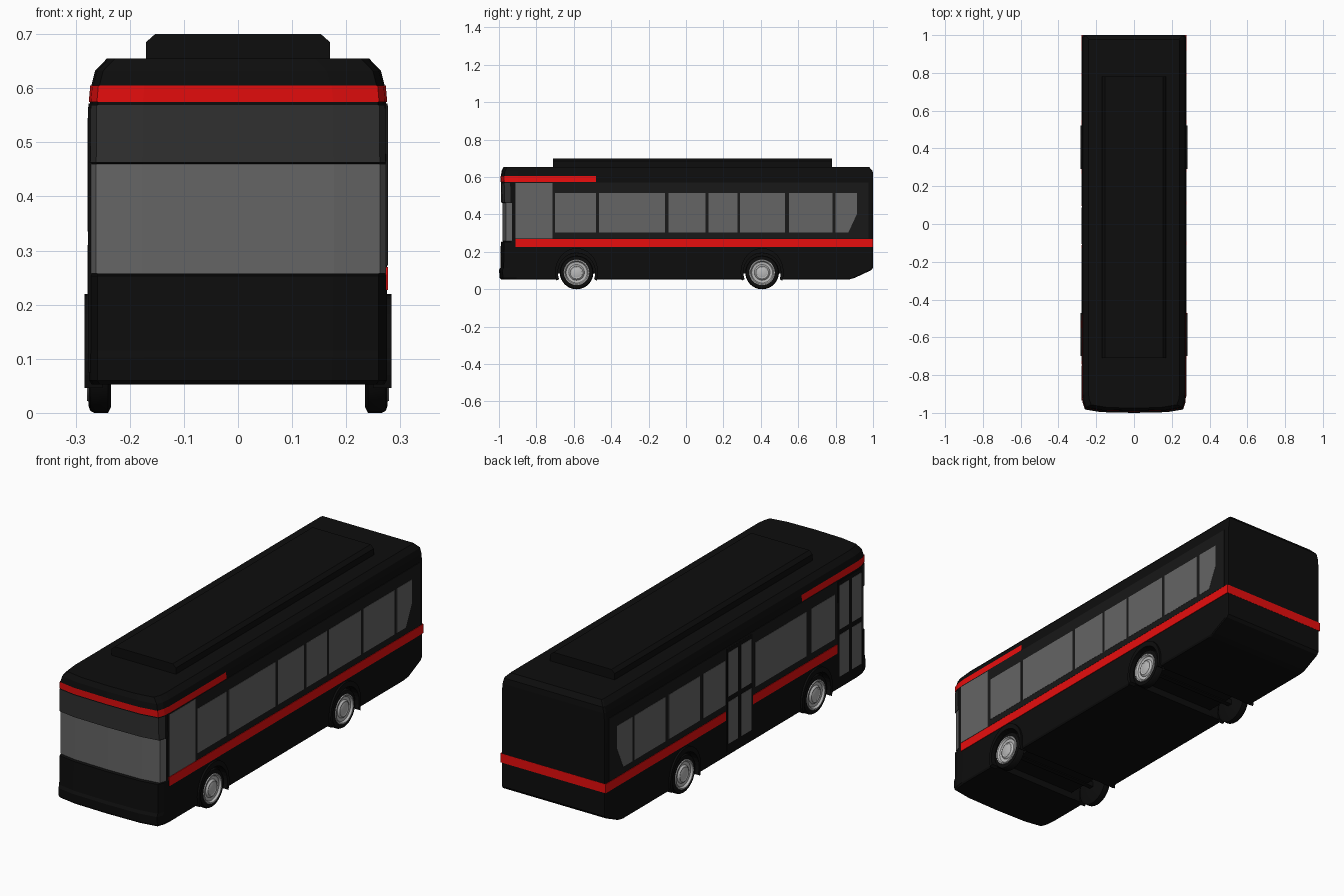
import bpy, bmesh, math
from mathutils import Vector

if "Cube" in bpy.data.objects:
    bpy.data.objects.remove(bpy.data.objects["Cube"])


def material(name, rgb):
    m = bpy.data.materials.new(name)
    m.diffuse_color = (*rgb, 1)
    m.use_nodes = True
    m.node_tree.nodes["Principled BSDF"].inputs["Base Color"].default_value = m.diffuse_color
    return m


BLACK = material("black_paint", (0.004, 0.004, 0.004))
TRIM = material("dark_trim", (0.009, 0.009, 0.009))
SIGN = material("dark_glass", (0.03, 0.03, 0.03))
GLASS = material("window_glass", (0.13, 0.13, 0.13))
RED = material("red_paint", (0.8, 0.004, 0.004))
METAL = material("wheel_metal", (0.5, 0.5, 0.5))


def finish(name, bm, mat, smooth=False):
    bmesh.ops.recalc_face_normals(bm, faces=bm.faces)
    me = bpy.data.meshes.new(name)
    bm.to_mesh(me)
    bm.free()
    ob = bpy.data.objects.new(name, me)
    bpy.context.collection.objects.link(ob)
    if mat:
        me.materials.append(mat)
    if smooth:
        bpy.ops.object.select_all(action='DESELECT')
        ob.select_set(True)
        bpy.context.view_layer.objects.active = ob
        bpy.ops.object.shade_smooth_by_angle(angle=math.radians(35))
    return ob


def loft(name, rings, mat):
    bm = bmesh.new()
    loops = [[bm.verts.new(p) for p in r] for r in rings]
    n = len(loops[0])
    for a, b in zip(loops, loops[1:]):
        for i in range(n):
            j = (i + 1) % n
            bm.faces.new((a[i], a[j], b[j], b[i]))
    bm.faces.new(loops[0])
    bm.faces.new(loops[-1])
    return finish(name, bm, mat)


def prism_x(name, yz, x0, x1, mat):
    return loft(name, [[(x, y, z) for y, z in yz] for x in (x0, x1)], mat)


def rect(y0, y1, z0, z1):
    return [(y0, z0), (y1, z0), (y1, z1), (y0, z1)]


def lathe_x(name, profile, side, y, z, mat):
    # spin (x, radius) points round the axle line
    bm = bmesh.new()
    vs = [bm.verts.new((side * x, y, z + r)) for x, r in profile]
    es = [bm.edges.new(p) for p in zip(vs, vs[1:])]
    bmesh.ops.spin(bm, geom=vs + es, cent=(0, y, z), axis=(1, 0, 0),
                   angle=math.tau, steps=32)
    bmesh.ops.remove_doubles(bm, verts=bm.verts, dist=1e-5)
    return finish(name, bm, mat, True)


# Body: plan outlines stacked in height (z, half width, front y, back y)
LEVELS = [(0.052, 0.270, -0.988, 0.87), (0.06, 0.275, -0.996, 0.90),
          (0.102, 0.275, -1.0, 0.99), (0.115, 0.275, -0.993, 1.0),
          (0.253, 0.275, -0.99, 1.0), (0.257, 0.275, -0.979, 1.0),
          (0.46, 0.275, -0.979, 1.0), (0.464, 0.275, -0.986, 1.0),
          (0.57, 0.274, -0.988, 1.0), (0.605, 0.271, -0.990, 1.0),
          (0.632, 0.264, -0.986, 0.998), (0.655, 0.242, -0.975, 0.978)]


def front_curve(w, yf):
    half = [(w, yf + .09), (w - .004, yf + .05), (w - .015, yf + .018), (w - .1, yf + .004)]
    return half + [(0, yf)] + [(-x, y) for x, y in reversed(half)]


body = loft("body", [[(x, y, z) for x, y in
                      [(w - .004, yb), (w, yb - .01)] + front_curve(w, yf)
                      + [(-w, yb - .01), (-w + .004, yb)]]
                     for z, w, yf, yb in LEVELS], BLACK)

# Wheel wells cut through the skirt, with a shallow axle channel across
AXLES = (-0.585, 0.407)
cutters = []
for y in AXLES:
    arch = [(y + .105 * math.cos(a), .088 + .105 * math.sin(a))
            for a in (math.tau * i / 32 for i in range(32))]
    for s in (-1, 1):
        cutters.append(prism_x("well_cutter", arch, s * .2, s * .32, None))
    cutters.append(prism_x("channel_cutter", rect(y - .1, y + .1, 0, .085), -.21, .21, None))
for c in cutters:
    mod = body.modifiers.new("well", 'BOOLEAN')
    mod.operation, mod.solver, mod.object = 'DIFFERENCE', 'EXACT', c
    bpy.context.view_layer.objects.active = body
    bpy.ops.object.modifier_apply(modifier=mod.name)
    bpy.data.objects.remove(c)

# Roof pod
pod = [(-.17, .64), (.17, .64), (.17, .685), (.153, .7), (-.153, .7), (-.17, .685)]
loft("roof_pod", [[(x, y, z) for x, z in pod] for y in (-.71, .78)], BLACK)


# Panels wrapped round the front
def front_band(name, lo, hi, mat, skip=0, tail=None, out=.002):
    bm = bmesh.new()
    rows = []
    for z, w, yf in (lo, hi):
        c = front_curve(w + out, yf - out)
        c = c[skip:len(c) - skip]
        if tail is not None:
            c = [(w + out, tail)] + c + [(-w - out, tail)]
        rows.append([bm.verts.new((x, y, z)) for x, y in c])
    for i in range(len(rows[0]) - 1):
        bm.faces.new((rows[0][i], rows[0][i + 1], rows[1][i + 1], rows[1][i]))
    return finish(name, bm, mat)


front_band("windscreen", (.258, .275, -.979), (.46, .275, -.979), GLASS, skip=1)
front_band("destination_panel", (.463, .275, -.986), (.569, .274, -.988), SIGN, skip=1)
front_band("front_red_band", (.574, .2738, -.9885), (.605, .271, -.99), RED, tail=-.48)

# Red waist stripe along the sides and round the back
SZ = (.227, .27)
prism_x("right_stripe", rect(-.912, 1, *SZ), .27, .2775, RED)
prism_x("left_stripe_rear", rect(.095, 1, *SZ), -.27, -.2775, RED)
prism_x("left_stripe_front", rect(-.745, -.11, *SZ), -.27, -.2775, RED)
prism_x("rear_stripe", rect(.99, 1.001, *SZ), -.2775, .2775, RED)

# Dark window surround on both sides
prism_x("right_window_trim", rect(-.915, .975, .272, .572), .27, .2762, TRIM)
prism_x("left_window_trim", rect(-.745, .975, .272, .572), -.27, -.2762, TRIM)


# Side windows, the last one cut back at its lower rear corner
def windows(side, label, spans):
    for y0, y1 in spans:
        prism_x(label + "_window", rect(y0, y1, .303, .515), side * .27, side * .2772, GLASS)
    tail = [(.80, .303), (.868, .303), (.915, .405), (.915, .515), (.80, .515)]
    prism_x(label + "_tail_window", tail, side * .27, side * .2772, GLASS)


windows(1, "right", [(-.70, -.482), (-.465, -.112), (-.093, .103),
                     (.12, .275), (.29, .53), (.55, .783)])
windows(-1, "left", [(-.725, -.55), (-.51, -.126), (.10, .265), (.29, .525), (.55, .783)])
prism_x("driver_window", rect(-.912, -.715, .272, .568), .27, .2772, GLASS)

# Two double doors on the left side, each leaf with an upper and lower pane
for label, y0, y1 in (("front", -.935, -.75), ("middle", -.105, .088)):
    prism_x(label + "_door", rect(y0, y1, .075, .565), -.27, -.2768, BLACK)
    mid = (y0 + y1) / 2
    for a, b in ((y0 + .01, mid - .012), (mid + .012, y1 - .01)):
        for z0, z1 in ((.11, .31), (.335, .545)):
            prism_x(label + "_door_pane", rect(a, b, z0, z1), -.27, -.2778, GLASS)

# Wheels, arches and axles
TYRE = [(.235, .0), (.235, .08), (.24, .09), (.266, .09), (.273, .086), (.276, .078), (.274, .066)]
RIM = [(.272, .07), (.279, .068), (.279, .062), (.27, .056), (.268, .042),
       (.273, .039), (.276, .034), (.274, .028), (.277, .018), (.277, 0)]
for y in AXLES:
    for s in (-1, 1):
        lathe_x("tyre", TYRE, s, y, .09, BLACK)
        lathe_x("wheel_rim", RIM, s, y, .09, METAL)
        # arch trim standing proud of the skirt
        angles = [math.radians(-20 + 220 * i / 20) for i in range(21)]
        outer = [(y + .115 * math.cos(a), .09 + .13 * math.sin(a)) for a in angles]
        inner = [(y + .1 * math.cos(a), .09 + .104 * math.sin(a)) for a in reversed(angles)]
        bm = bmesh.new()
        loops = [[bm.verts.new((s * x, py, pz)) for py, pz in outer + inner] for x in (.25, .284)]
        n = len(loops[0])
        for i in range(n):
            j = (i + 1) % n
            bm.faces.new((loops[0][i], loops[0][j], loops[1][j], loops[1][i]))
        for lp in loops:
            for i in range(20):
                bm.faces.new((lp[i], lp[i + 1], lp[n - 2 - i], lp[n - 1 - i]))
        finish("wheel_arch", bm, BLACK)
    prism_x("axle", rect(y - .012, y + .012, .08, .104), -.24, .24, BLACK)
